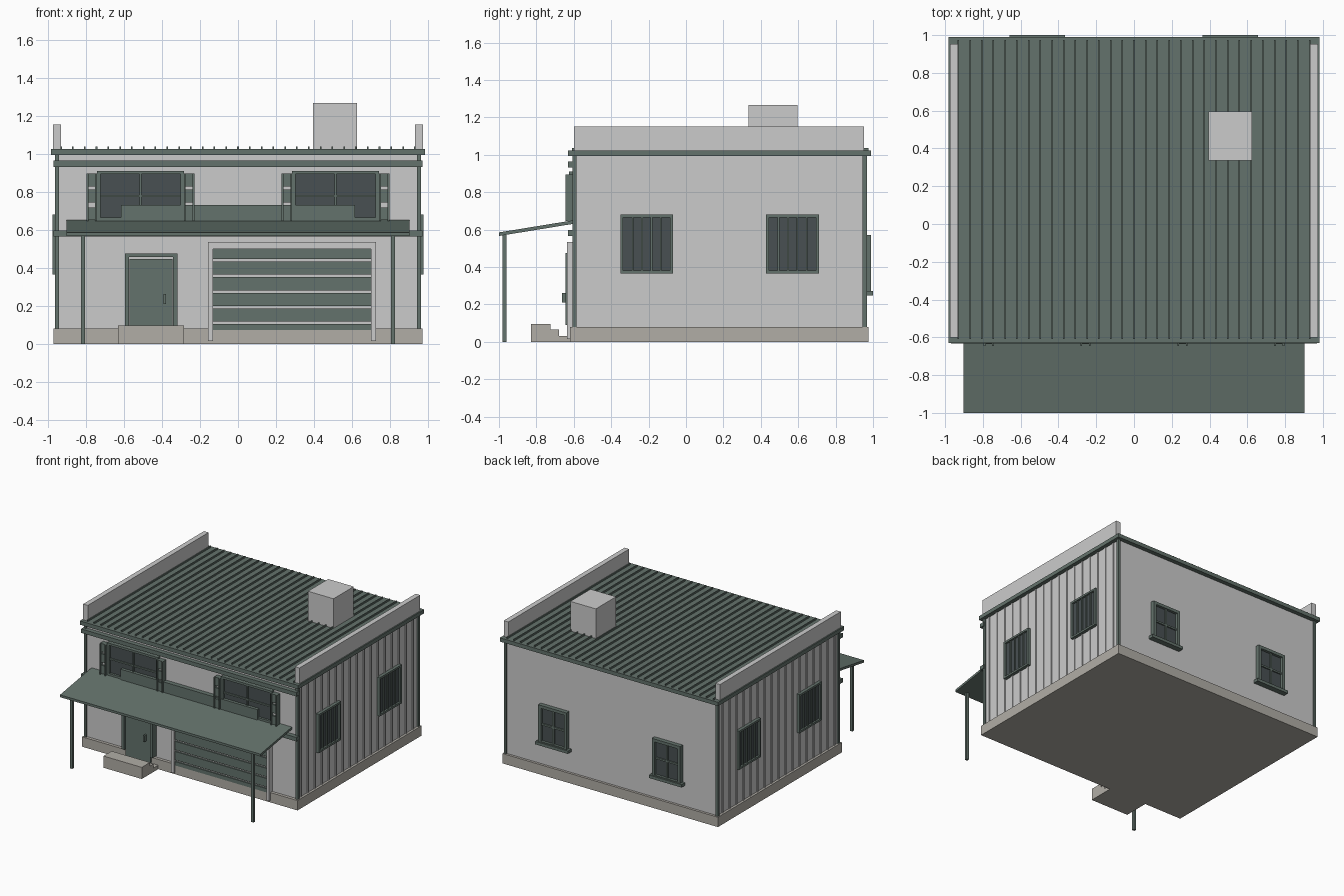
import bpy, bmesh, math

if "Cube" in bpy.data.objects:
    bpy.data.objects.remove(bpy.data.objects["Cube"])

def material(name, rgb):
    m = bpy.data.materials.new(name)
    m.diffuse_color = (*rgb, 1)
    m.use_nodes = True
    m.node_tree.nodes["Principled BSDF"].inputs["Base Color"].default_value = m.diffuse_color
    return m

GREEN = material("green_trim", (0.127, 0.171, 0.150))
WALL = material("pale_wall", (0.60, 0.63, 0.60))
STONE = material("stone", (0.44, 0.42, 0.38))
GLASS = material("dark_glass", (0.065, 0.080, 0.084))

def boxes(name, mat, items):
    """One object made of boxes given as (x0, x1, y0, y1, z0, z1)."""
    bm = bmesh.new()
    for x0, x1, y0, y1, z0, z1 in items:
        vs = bmesh.ops.create_cube(bm, size=1)["verts"]
        for v in vs:
            v.co = ((x0 + x1) / 2 + v.co.x * (x1 - x0),
                    (y0 + y1) / 2 + v.co.y * (y1 - y0),
                    (z0 + z1) / 2 + v.co.z * (z1 - z0))
    me = bpy.data.meshes.new(name)
    bm.to_mesh(me)
    bm.free()
    ob = bpy.data.objects.new(name, me)
    me.materials.append(mat)
    bpy.context.collection.objects.link(ob)
    return ob

def mirrored(items):
    return items + [(-b, -a, *r) for a, b, *r in items]

def window(name, c, w, z0, z1, depth, frame, cols, rows, bar, place):
    """Framed window; local plane u/z with d the distance out of the wall."""
    a, b = c - w / 2, c + w / 2
    i, j, k, l = a + frame, b - frame, z0 + frame, z1 - frame
    parts = [(a, i, 0, depth, z0, z1), (b - frame, b, 0, depth, z0, z1),
             (i, j, 0, depth, z0, k), (i, j, 0, depth, l, z1)]
    for n in range(1, cols):
        u = i + (j - i) * n / cols
        parts.append((u - bar / 2, u + bar / 2, 0, depth * 0.75, k, l))
    for n in range(1, rows):
        z = k + (l - k) * n / rows
        parts.append((i, j, 0, depth * 0.7, z - bar / 2, z + bar / 2))
    boxes(name + "_frame", GREEN, [place(*p) for p in parts])
    boxes(name + "_glass", GLASS, [place(i, j, 0, depth * 0.4, k, l)])

# main body
boxes("plinth", STONE, [(-0.97, 0.97, -0.62, 0.975, 0, 0.08)])
boxes("walls", WALL, [(-0.95, 0.95, -0.595, 0.955, 0.08, 1.0)])
boxes("corner_trim", GREEN, mirrored([
    (0.942, 0.963, -0.607, -0.585, 0.08, 1.0),
    (0.942, 0.963, 0.945, 0.967, 0.08, 1.0)]))
battens = [-0.55 + 0.09 * i for i in range(17)]
boxes("side_battens", WALL, mirrored(
    [(0.945, 0.956, y - 0.008, y + 0.008, 0.08, 0.995) for y in battens]))

# roof, seams, parapets, chimney
boxes("roof", GREEN, [(-0.983, 0.983, -0.63, 0.99, 0.993, 1.024)])
boxes("roof_seams", GREEN, [
    (x - 0.004, x + 0.004, -0.61, 0.975, 1.02, 1.037)
    for x in (-0.93 + 0.062 * i for i in range(31))])
boxes("parapets", WALL, mirrored([(0.932, 0.973, -0.6, 0.953, 1.0, 1.152)]))
boxes("chimney", WALL, [(0.395, 0.625, 0.335, 0.595, 1.0, 1.265)])

# front bands and long panel
boxes("front_bands", GREEN, [(-0.97, 0.97, -0.632, -0.59, z, z + 0.032)
                             for z in (0.565, 0.931)])
boxes("front_panel", GREEN, [(-0.616, 0.616, -0.632, -0.59, 0.64, 0.73)])

# sloped canopy and its posts
canopy = boxes("canopy", GREEN, [(-0.902, 0.902, -1.0, -0.595, 0.566, 0.585)])
for v in canopy.data.vertices:
    if v.co.y > -0.8:
        v.co.z += 0.066
boxes("canopy_posts", GREEN, mirrored([(0.805, 0.826, -0.98, -0.959, 0, 0.575)]))

def front(u0, u1, d0, d1, z0, z1):
    return (u0, u1, -0.595 - d1, -0.595 - d0, z0, z1)

def back(u0, u1, d0, d1, z0, z1):
    return (u0, u1, 0.955 + d0, 0.955 + d1, z0, z1)

# front windows with shutters
for c in (-0.513, 0.513):
    window("front_window", c, 0.457, 0.645, 0.91, 0.03, 0.018, 2, 2, 0.012, front)
    for s in (-1, 1):
        m = c + s * 0.256
        boxes("shutter", GREEN, [front(m - 0.027, m + 0.027, 0, 0.04, z, z + 0.068)
                                 for z in (0.65, 0.7425, 0.827)]
              + [front(m - 0.027, m - 0.018, 0, 0.05, 0.645, 0.895),
                 front(m + 0.018, m + 0.027, 0, 0.05, 0.645, 0.895)])
        boxes("shutter_gap", WALL, [front(m - 0.025, m + 0.025, 0, 0.025, 0.66, 0.885)])

# side windows with vertical bars
for s in (-1, 1):
    def side(u0, u1, d0, d1, z0, z1, s=s):
        x = sorted((s * (0.95 + d0), s * (0.95 + d1)))
        return (*x, u0, u1, z0, z1)
    for c in (-0.21, 0.57):
        window("side_window", c, 0.283, 0.365, 0.68, 0.026, 0.016, 5, 1, 0.009, side)

# back windows with sills
for c in (-0.513, 0.51):
    window("back_window", c, 0.255, 0.255, 0.572, 0.035, 0.024, 2, 2, 0.014, back)
    boxes("back_sill", GREEN, [back(c - 0.147, c + 0.147, 0, 0.045, 0.248, 0.272)])

# front door
boxes("door_frame", GREEN, [
    front(-0.595, -0.573, 0, 0.05, 0.09, 0.475),
    front(-0.341, -0.319, 0, 0.05, 0.09, 0.475),
    front(-0.573, -0.341, 0, 0.05, 0.457, 0.475)])
boxes("door_gap", WALL, [front(-0.573, -0.341, 0, 0.02, 0.08, 0.457)])
boxes("door", GREEN, [front(-0.57, -0.344, 0, 0.038, 0.04, 0.447)])
boxes("door_handle", GREEN, [front(-0.391, -0.379, 0.03, 0.067, 0.21, 0.262)])

# steps
boxes("steps", STONE, [
    (-0.63, -0.285, -0.83, -0.725, 0, 0.095),
    (-0.63, -0.285, -0.725, -0.68, 0, 0.065),
    (-0.63, -0.285, -0.68, -0.62, 0, 0.032)])

# garage door and surround
boxes("garage_surround", WALL, [
    front(-0.158, -0.132, 0, 0.04, 0.015, 0.535),
    front(0.699, 0.725, 0, 0.04, 0.015, 0.535),
    front(-0.132, 0.699, 0, 0.04, 0.498, 0.535)])
boxes("garage_backing", WALL, [front(-0.132, 0.699, 0, 0.012, 0.07, 0.5)])
boxes("garage_slats", GREEN, [
    front(-0.132, 0.699, 0, 0.026, max(0.072, z), z + 0.069)
    for z in (0.034 + 0.0825 * i for i in range(5))]
    + [front(-0.132, 0.699, 0, 0.026, 0.446, 0.498)])
